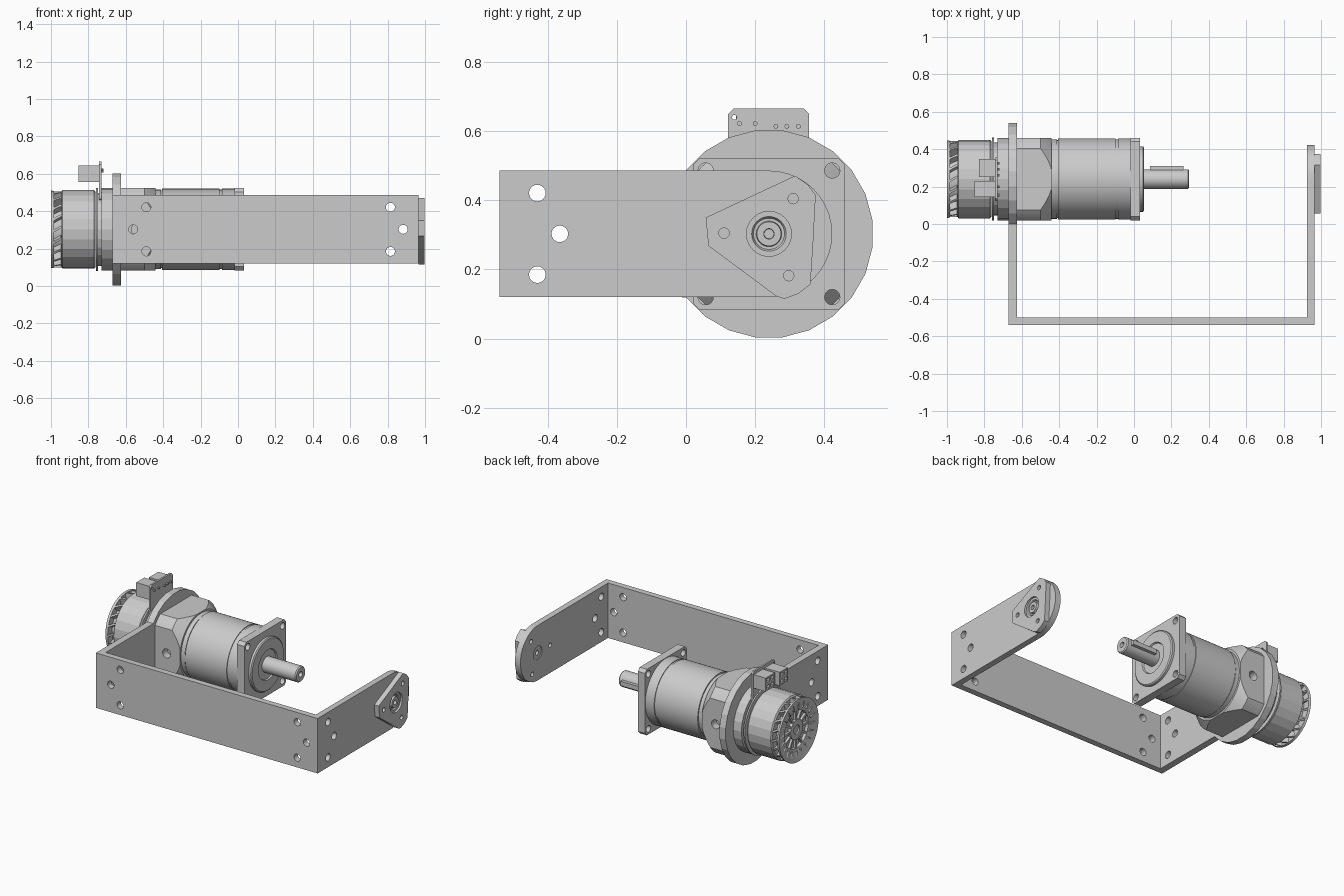
import bpy, bmesh, math
from mathutils import Matrix, Vector

cube = bpy.data.objects.get("Cube")
if cube:
    bpy.data.objects.remove(cube)

CY, CZ = 0.24, 0.303          # motor axis, running along x
ARM = 0.183                   # half height of the bracket strip

grey = bpy.data.materials.new("plain grey metal")
grey.use_nodes = True
grey.diffuse_color = (0.6, 0.6, 0.6, 1)
grey.node_tree.nodes["Principled BSDF"].inputs["Base Color"].default_value = (0.6, 0.6, 0.6, 1)


def add(name, mesh, smooth=True):
    mesh.materials.clear()
    mesh.materials.append(grey)
    if smooth:
        mesh.shade_smooth()
        mesh.set_sharp_from_angle(angle=math.radians(30))
    else:
        mesh.shade_flat()
    ob = bpy.data.objects.new(name, mesh)
    bpy.context.collection.objects.link(ob)
    return ob


def from_bmesh(name, bm, smooth=True):
    bmesh.ops.recalc_face_normals(bm, faces=bm.faces)
    mesh = bpy.data.meshes.new(name)
    bm.to_mesh(mesh)
    bm.free()
    return add(name, mesh, smooth)


def lathe(name, profile, sides=48, smooth=True):
    """Turn (x, radius) points around the motor axis."""
    bm = bmesh.new()
    verts = [bm.verts.new((x, CY, CZ + r)) for x, r in profile]
    edges = [bm.edges.new(p) for p in zip(verts, verts[1:])]
    bmesh.ops.spin(bm, geom=verts + edges, cent=(0, CY, CZ), axis=(1, 0, 0),
                   angle=math.tau, steps=sides, use_duplicate=False)
    bmesh.ops.remove_doubles(bm, verts=bm.verts, dist=0.0004)
    return from_bmesh(name, bm, smooth)


def arc(cx, cy, r, start=0, end=360, steps=24):
    full = end - start == 360
    return [(cx + r * math.cos(a), cy + r * math.sin(a)) for a in
            (math.radians(start + (end - start) * i / steps)
             for i in range(steps if full else steps + 1))]


def rect(x0, x1, y0, y1, cut=0):
    if not cut:
        return [(x0, y0), (x1, y0), (x1, y1), (x0, y1)]
    return [(x0 + cut, y0), (x1 - cut, y0), (x1, y0 + cut), (x1, y1 - cut),
            (x1 - cut, y1), (x0 + cut, y1), (x0, y1 - cut), (x0, y0 + cut)]


def plate(name, outline, holes, low, high, axis="x", smooth=True):
    """Extrude an outline with holes along x (outline in y, z) or y (outline in x, z)."""
    curve = bpy.data.curves.new(name, "CURVE")
    curve.dimensions = "2D"
    curve.fill_mode = "BOTH"
    curve.extrude = (high - low) / 2
    for loop in [outline] + holes:
        spline = curve.splines.new("POLY")
        spline.points.add(len(loop) - 1)
        for p, (u, v) in zip(spline.points, loop):
            p.co = (u, v, 0, 1)
        spline.use_cyclic_u = True
    temp = bpy.data.objects.new("temp", curve)
    bpy.context.collection.objects.link(temp)
    bpy.context.view_layer.update()
    mesh = bpy.data.meshes.new_from_object(temp.evaluated_get(bpy.context.evaluated_depsgraph_get()))
    bpy.data.objects.remove(temp)
    mid = (low + high) / 2
    if axis == "x":
        cols = Matrix(((0, 0, 1, mid), (1, 0, 0, 0), (0, 1, 0, 0), (0, 0, 0, 1)))
    else:
        cols = Matrix(((1, 0, 0, 0), (0, 0, -1, mid), (0, 1, 0, 0), (0, 0, 0, 1)))
    mesh.transform(cols)
    bm = bmesh.new()
    bm.from_mesh(mesh)
    bmesh.ops.remove_doubles(bm, verts=bm.verts, dist=0.0002)
    return from_bmesh(name, bm, smooth)


def boolean(ob, cutter, operation):
    mod = ob.modifiers.new("cut", "BOOLEAN")
    mod.operation, mod.object, mod.solver = operation, cutter, "EXACT"
    bpy.context.view_layer.update()
    mesh = bpy.data.meshes.new_from_object(ob.evaluated_get(bpy.context.evaluated_depsgraph_get()))
    ob.modifiers.clear()
    ob.data = mesh
    mesh.shade_smooth()
    mesh.set_sharp_from_angle(angle=math.radians(30))
    bpy.data.objects.remove(cutter)


def bolt_holes(edge, step):
    """Three holes in a triangle pointing away from the bracket corner."""
    return [arc(edge, CZ + 0.118, 0.024), arc(edge, CZ - 0.118, 0.024),
            arc(edge + step, CZ, 0.024)]


# U-shaped bracket: front strip, bearing arm, motor arm with round mount
plate("bracket_front", rect(-0.67, 0.965, CZ - ARM, CZ + ARM),
      bolt_holes(-0.49, -0.07) + bolt_holes(0.815, 0.068), -0.54, -0.50, "y")
hub_holes = [arc(0.11, 0.305, 0.015, steps=16), arc(0.31, 0.405, 0.015, steps=16),
             arc(0.297, 0.182, 0.015, steps=16)]
plate("bearing_arm", [(-0.50, CZ + ARM), (-0.50, CZ - ARM)] + arc(CY, CZ, ARM, -90, 90, 20),
      bolt_holes(-0.43, 0.065) + hub_holes + [arc(CY, CZ, 0.045)], 0.925, 0.965)
plate("motor_arm", [(-0.50, CZ + ARM), (-0.50, CZ - ARM), (-0.02, CZ - ARM)]
      + arc(CY, CZ, 0.302, -142.5, 142.5, 19) + [(-0.02, CZ + ARM)],
      bolt_holes(-0.43, 0.065), -0.67, -0.625, smooth=False)

# Bearing hub on the outside of the right arm
plate("bearing_plate", [(0.057, 0.35), (0.065, 0.268), (0.262, 0.122), (0.285, 0.115),
      (0.325, 0.13), (0.36, 0.157), (0.368, 0.28), (0.375, 0.415), (0.352, 0.446), (0.315, 0.471)],
      hub_holes + [arc(CY, CZ, 0.065)], 0.965, 0.998)
lathe("bearing_ring", [(0.93, 0.015), (0.93, 0.045), (0.968, 0.045), (0.968, 0.065), (0.985, 0.065),
      (0.985, 0.05), (0.975, 0.045), (0.975, 0.037), (0.99, 0.035), (0.99, 0.015), (0.93, 0.015)])

# Gearbox block: a square bar trimmed by a turned shape
block = plate("gearbox_block", rect(CY - 0.22, CY + 0.22, CZ - 0.22, CZ + 0.22), [], -0.64, -0.43)
boolean(block, lathe("trim", [(-0.63, 0), (-0.63, 0.275), (-0.50, 0.275), (-0.44, 0.225), (-0.44, 0)], 64),
        "INTERSECT")
for side in (-1, 1):
    y = CY + side * 0.22
    boolean(block, plate("drill", arc(-0.54, CZ, 0.03), [], y - 0.05, y + 0.05, "y"), "DIFFERENCE")

# Gearbox barrel with shallow grooves
lathe("gearbox_barrel", [(-0.45, 0), (-0.45, 0.212), (-0.412, 0.212), (-0.412, 0.208), (-0.406, 0.208),
      (-0.406, 0.217), (-0.10, 0.217), (-0.10, 0.212), (-0.085, 0.212), (-0.085, 0.217),
      (-0.02, 0.217), (-0.02, 0)], 64)

# Square front flange, pilot boss, output shaft and key
plate("front_flange", rect(CY - 0.22, CY + 0.22, CZ - 0.22, CZ + 0.22, 0.02),
      [arc(CY + a * 0.183, CZ + b * 0.183, 0.022) for a in (-1, 1) for b in (-1, 1)], -0.02, 0.033)
lathe("pilot_boss", [(0.03, 0), (0.03, 0.175), (0.048, 0.175), (0.054, 0.168), (0.054, 0.1),
      (0.045, 0.095), (0.045, 0)])
lathe("output_shaft", [(0.04, 0), (0.04, 0.052), (0.288, 0.052), (0.295, 0.046), (0.295, 0.018),
      (0.27, 0.014), (0.27, 0)], 32)
plate("shaft_key", rect(CY + 0.02, CY + 0.071, CZ - 0.015, CZ + 0.015), [], 0.085, 0.265)

# Motor: faceted adapter, sensor disc, faceted can
lathe("motor_adapter", [(-0.73, 0), (-0.73, 0.22), (-0.66, 0.22), (-0.66, 0)], 24, False)
lathe("motor_neck", [(-0.76, 0), (-0.76, 0.195), (-0.72, 0.195), (-0.72, 0)], 24, False)
lathe("sensor_disc", [(-0.758, 0), (-0.758, 0.222), (-0.748, 0.222), (-0.748, 0)])
lathe("motor_can", [(-0.945, 0), (-0.945, 0.2), (-0.938, 0.21), (-0.77, 0.21), (-0.763, 0.203),
      (-0.763, 0)], 24, False)

# Rear cap with dished face, spokes and cooling blades
lathe("rear_cap", [(-0.94, 0), (-0.94, 0.16), (-0.985, 0.16), (-0.985, 0.205), (-1.0, 0.208),
      (-0.982, 0.125), (-0.965, 0.122), (-0.965, 0.065), (-0.985, 0.065), (-0.985, 0.03),
      (-0.975, 0.03), (-0.975, 0)], 48)


def radial_blades(name, count, r0, r1, x0, x1, thick, tilt):
    bm = bmesh.new()
    for i in range(count):
        place = (Matrix.Translation(((x0 + x1) / 2, CY, CZ))
                 @ Matrix.Rotation(math.tau * i / count, 4, "X")
                 @ Matrix.Translation((0, 0, (r0 + r1) / 2))
                 @ Matrix.Rotation(math.radians(tilt), 4, "Z")
                 @ Matrix.Diagonal((x1 - x0, thick, r1 - r0, 1)))
        bmesh.ops.create_cube(bm, size=1, matrix=place)
    return from_bmesh(name, bm, False)


radial_blades("cooling_blades", 20, 0.14, 0.203, -0.996, -0.94, 0.012, 30)
radial_blades("rear_spokes", 12, 0.06, 0.126, -0.98, -0.96, 0.014, 0)

# Sensor board with two sockets and solder pins
plate("sensor_board", rect(0.122, 0.356, 0.45, 0.665, 0.015), [arc(0.14, 0.64, 0.007, steps=12)],
      -0.742, -0.73)
for name, y0, y1, x0 in (("left_socket", 0.25, 0.347, -0.83), ("right_socket", 0.145, 0.23, -0.852)):
    mid = (y0 + y1) / 2
    slots = [rect(mid + a * 0.021 - 0.013, mid + a * 0.021 + 0.013,
                  0.6 + b * 0.022 - 0.013, 0.6 + b * 0.022 + 0.013) for a in (-1, 1) for b in (-1, 1)]
    plate(name, rect(y0, y1, 0.555, 0.645), slots, x0, -0.76)
    plate(name + "_back", rect(y0, y1, 0.555, 0.645), [], -0.76, -0.742)
for i, (y, z) in enumerate(((0.155, 0.622), (0.2, 0.622), (0.26, 0.614), (0.292, 0.614), (0.325, 0.614))):
    plate(f"solder_pin_{i + 1}", arc(y, z, 0.007, steps=10), [], -0.735, -0.718)
